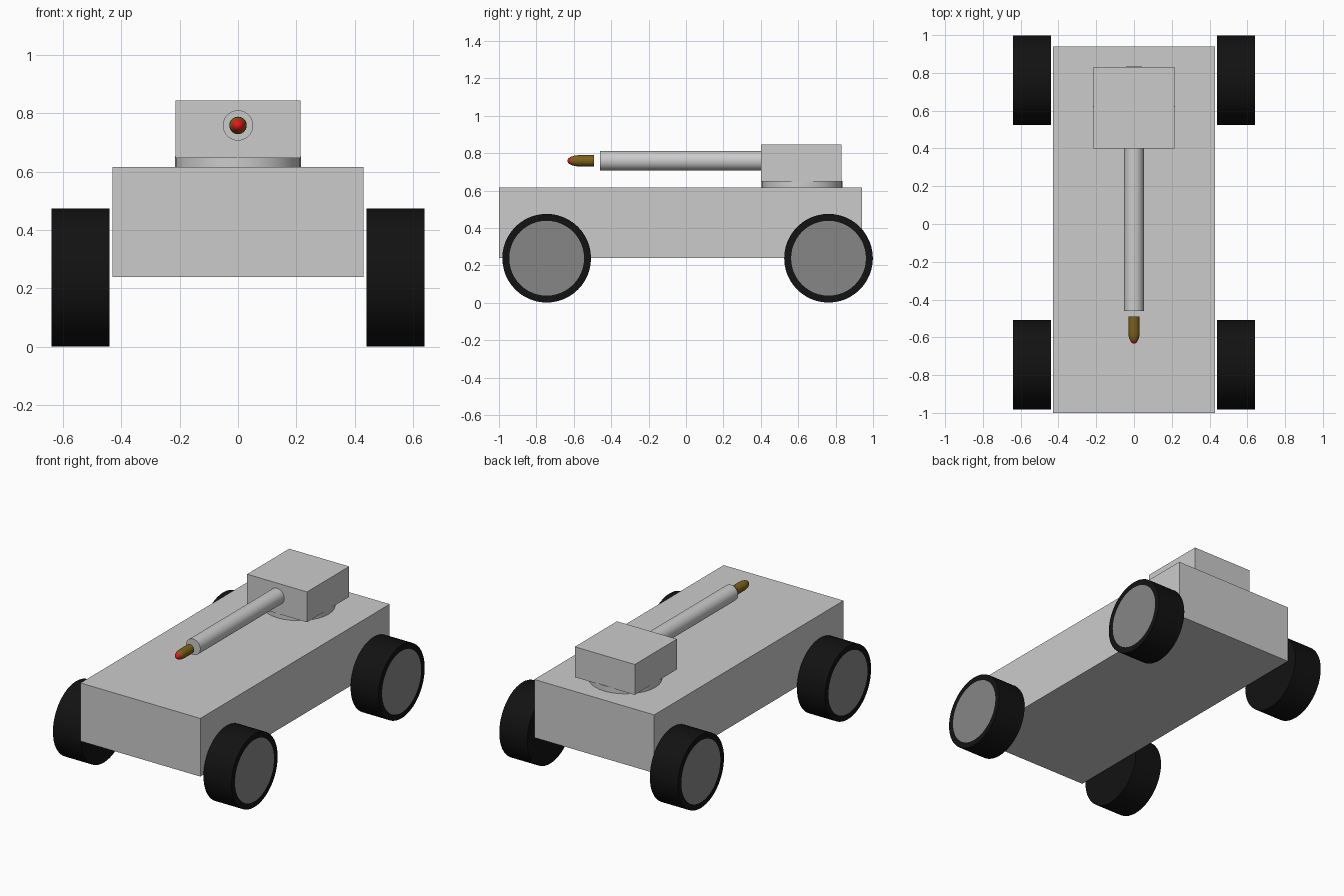
import bpy, bmesh
from math import pi, radians, cos, sin
from mathutils import Matrix

if "Cube" in bpy.data.objects:
    bpy.data.objects.remove(bpy.data.objects["Cube"])


def material(name, color):
    m = bpy.data.materials.new(name)
    m.diffuse_color = (*color, 1)
    m.use_nodes = True
    m.node_tree.nodes["Principled BSDF"].inputs["Base Color"].default_value = m.diffuse_color
    return m


BLACK = material("rubber", (0.006, 0.006, 0.006))
DARK = material("hub_grey", (0.24, 0.24, 0.24))
BRASS = material("brass", (0.2, 0.12, 0.01))
RED = material("red_tip", (0.8, 0.01, 0.01))


def box(name, x, y, z):
    bpy.ops.mesh.primitive_cube_add(size=1, location=[sum(r) / 2 for r in (x, y, z)])
    ob = bpy.context.object
    ob.name = name
    ob.scale = [r[1] - r[0] for r in (x, y, z)]
    bpy.ops.object.transform_apply(location=False, rotation=False, scale=True)
    return ob


def cylinder(name, radius, depth, loc, rot=(0, 0, 0), sides=48):
    bpy.ops.mesh.primitive_cylinder_add(vertices=sides, radius=radius, depth=depth,
                                        location=loc, rotation=rot)
    ob = bpy.context.object
    ob.name = name
    bpy.ops.object.shade_smooth_by_angle(angle=radians(35))
    return ob


def wheel(name, side, y):
    ob = cylinder(name, 0.237, 0.20, (side * 0.54, y, 0.238), (0, side * pi / 2, 0))
    ob.data.materials.append(BLACK)
    ob.data.materials.append(DARK)
    # outer cap inset into a grey hub disc
    bm = bmesh.new()
    bm.from_mesh(ob.data)
    cap = [f for f in bm.faces if f.normal.z > 0.9]
    bmesh.ops.inset_region(bm, faces=cap, thickness=0.037)
    for f in cap:
        f.material_index = 1
    bm.to_mesh(ob.data)
    bm.free()


# hull
box("hull", (-0.43, 0.43), (-1.0, 0.94), (0.24, 0.617))

# wheels
for side, s in (("left", -1), ("right", 1)):
    wheel(f"front_{side}_wheel", s, -0.745)
    wheel(f"rear_{side}_wheel", s, 0.762)

# turret and its ring
cylinder("turret_ring", 0.216, 0.04, (0, 0.621, 0.632), sides=32)
box("turret", (-0.215, 0.215), (0.40, 0.832), (0.648, 0.845))

# gun barrel
cylinder("barrel", 0.052, 0.87, (0, -0.025, 0.759), (pi / 2, 0, 0), 32)

# shell: revolved profile (radius, forward distance), rounded nose
nose = [(0.03 * cos(a), 0.08 + 0.063 * sin(a)) for a in [i * pi / 16 for i in range(8)]]
profile = [(0.03, 0.0)] + nose
N = 24
bm = bmesh.new()
rings = [[bm.verts.new((r * cos(2 * pi * k / N), r * sin(2 * pi * k / N), d))
          for k in range(N)] for r, d in profile]
tip = bm.verts.new((0, 0, 0.143))
bm.faces.new(rings[0][::-1])
for i in range(len(rings) - 1):
    for k in range(N):
        j = (k + 1) % N
        f = bm.faces.new((rings[i][k], rings[i][j], rings[i + 1][j], rings[i + 1][k]))
        f.material_index = int(profile[i][1] > 0.12)
for k in range(N):
    bm.faces.new((rings[-1][k], rings[-1][(k + 1) % N], tip)).material_index = 1
bmesh.ops.transform(bm, matrix=Matrix.Translation((0, -0.491, 0.759))
                    @ Matrix.Rotation(pi / 2, 4, 'X'), verts=bm.verts)
mesh = bpy.data.meshes.new("shell")
bm.to_mesh(mesh)
bm.free()
mesh.materials.append(BRASS)
mesh.materials.append(RED)
shell = bpy.data.objects.new("shell", mesh)
bpy.context.collection.objects.link(shell)
bpy.ops.object.select_all(action='DESELECT')
shell.select_set(True)
bpy.context.view_layer.objects.active = shell
bpy.ops.object.shade_smooth_by_angle(angle=radians(40))
